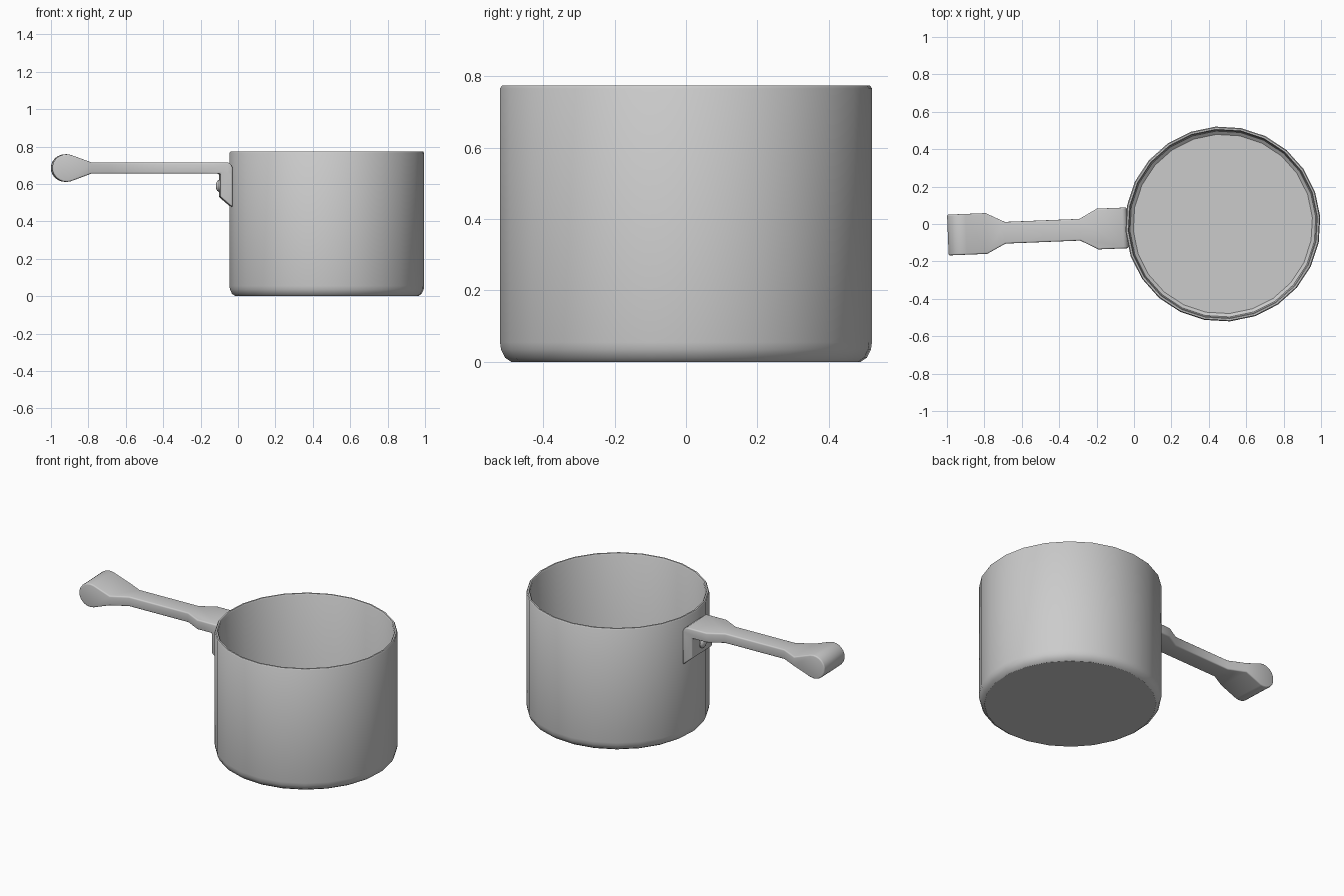
import bpy, bmesh
from math import sin, cos, radians, pi
from mathutils import Matrix

if "Cube" in bpy.data.objects:
    bpy.data.objects.remove(bpy.data.objects["Cube"], do_unlink=True)

GREY = (0.6, 0.6, 0.6, 1)
metal = bpy.data.materials.new("grey metal")
metal.use_nodes = True
metal.diffuse_color = GREY
metal.node_tree.nodes["Principled BSDF"].inputs["Base Color"].default_value = GREY

CENTRE = Matrix.Translation((0.475, 0, 0))
TILT = CENTRE @ Matrix.Rotation(radians(2.3), 4, 'Z') @ CENTRE.inverted()


def finish(name, bm, matrix, bevel=0):
    bmesh.ops.recalc_face_normals(bm, faces=bm.faces)
    mesh = bpy.data.meshes.new(name)
    bm.to_mesh(mesh)
    bm.free()
    mesh.transform(matrix)
    mesh.materials.append(metal)
    ob = bpy.data.objects.new(name, mesh)
    bpy.context.collection.objects.link(ob)
    bpy.ops.object.select_all(action='DESELECT')
    ob.select_set(True)
    bpy.context.view_layer.objects.active = ob
    if bevel:
        mod = ob.modifiers.new("rounded edges", 'BEVEL')
        mod.width, mod.segments = bevel, 3
        mod.limit_method, mod.angle_limit = 'ANGLE', radians(35)
        bpy.ops.object.modifier_apply(modifier=mod.name)
    bpy.ops.object.shade_smooth_by_angle(angle=radians(32))
    return ob


def loft(bm, rings):
    """Skin a list of equal point rings and cap both ends."""
    rings = [[bm.verts.new(p) for p in ring] for ring in rings]
    n = len(rings[0])
    for a, b in zip(rings, rings[1:]):
        for i in range(n):
            j = (i + 1) % n
            bm.faces.new((a[i], a[j], b[j], b[i]))
    bm.faces.new(rings[0])
    bm.faces.new(rings[-1])
    return rings


def lathe(profile, sides, turn=0):
    bm = bmesh.new()
    loft(bm, [[(r * cos(turn + 2 * pi * i / sides), r * sin(turn + 2 * pi * i / sides), z)
               for i in range(sides)] for r, z in profile])
    return bm


# Pot: thin wall with rounded base, rolled rim and inner floor
pot_profile = [(0.49, 0), (0.508, 0.012), (0.519, 0.035), (0.522, 0.055),
               (0.522, 0.765), (0.517, 0.773), (0.508, 0.773), (0.503, 0.765),
               (0.503, 0.055), (0.498, 0.035), (0.48, 0.02)]
finish("pot", lathe(pot_profile, 24, radians(4.2)), CENTRE)

# Handle: stations of (x, half width, low z, high z) from bulb to bracket
stations = []
for deg in range(168, 70, -16):
    a = radians(deg)
    stations.append((-0.922 + 0.076 * cos(a), 0.109, 0.685 - 0.074 * sin(a), 0.685 + 0.074 * sin(a)))
stations += [(-0.79, 0.109, 0.655, 0.716), (-0.69, 0.058, 0.655, 0.716),
             (-0.29, 0.058, 0.655, 0.716), (-0.195, 0.109, 0.655, 0.716),
             (-0.098, 0.109, 0.655, 0.716), (-0.06, 0.109, 0.655, 0.716),
             (-0.042, 0.109, 0.655, 0.706), (-0.034, 0.109, 0.655, 0.688)]
bm = bmesh.new()
loft(bm, [[(x, -w, lo), (x, w, lo), (x, w, hi), (x, -w, hi)] for x, w, lo, hi in stations])

# Bracket: pull the underside next to the pot down to a slanted foot
under = [f for f in bm.faces if all(v.co.x > -0.1 and abs(v.co.z - 0.655) < 1e-4 for v in f.verts)]
out = bmesh.ops.extrude_face_region(bm, geom=under)
bmesh.ops.delete(bm, geom=[f for f in under if f.is_valid], context='FACES')
for v in out["geom"]:
    if isinstance(v, bmesh.types.BMVert):
        v.co.z = 0.475 + 0.055 * (-0.034 - v.co.x) / 0.064
bmesh.ops.dissolve_limit(bm, angle_limit=radians(1), verts=bm.verts, edges=bm.edges)
finish("handle", bm, TILT, bevel=0.014)

# Rivet: low dome on the outside of the bracket
rivet = lathe([(0.032, -0.01), (0.032, 0.006), (0.026, 0.014), (0.014, 0.02)], 16)
finish("rivet", rivet, TILT @ Matrix.Translation((-0.098, 0, 0.59)) @ Matrix.Rotation(-pi / 2, 4, 'Y'))
